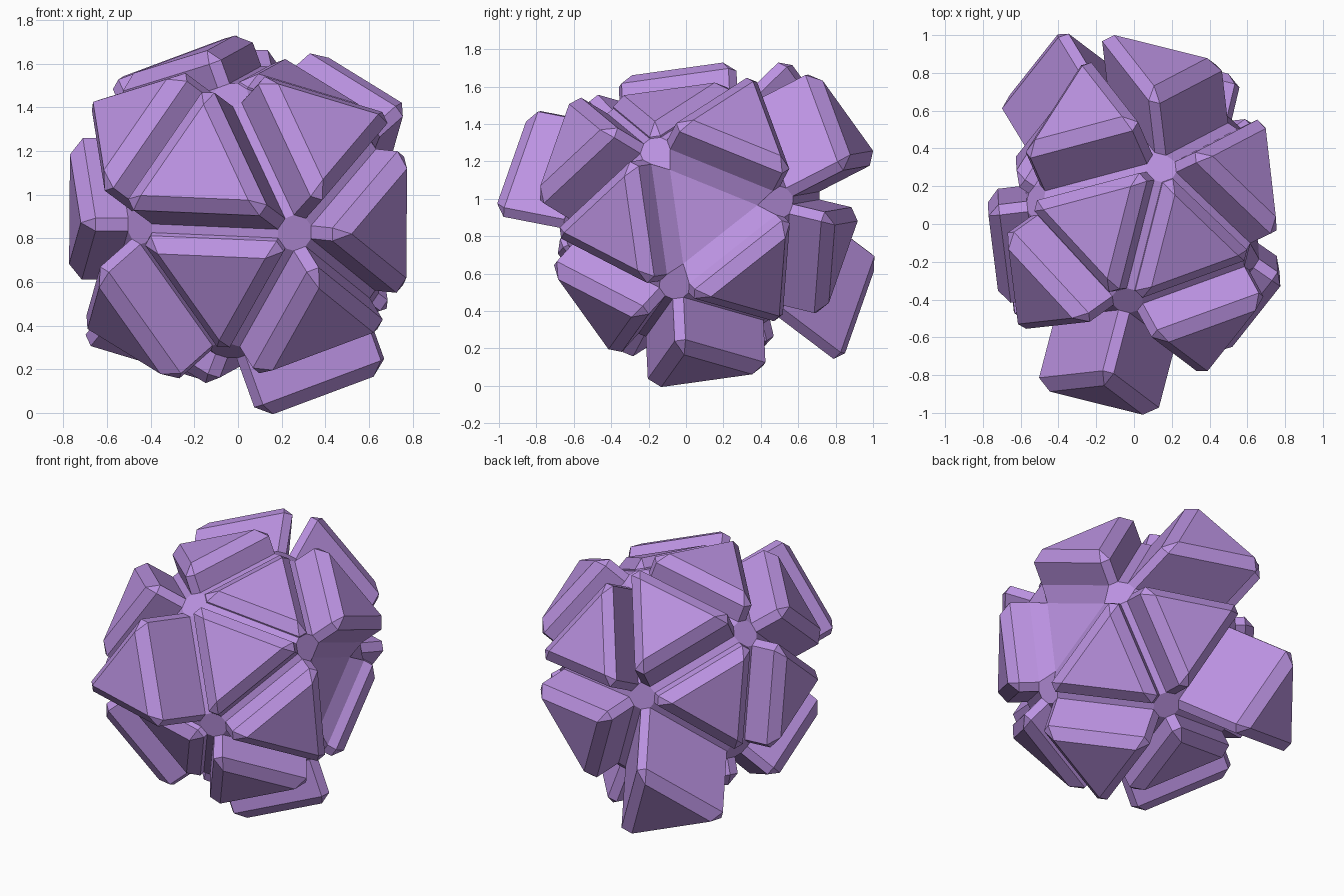
import bpy, bmesh, math
from mathutils import Vector, Quaternion

if "Cube" in bpy.data.objects:
    bpy.data.objects.remove(bpy.data.objects["Cube"])

CENTRE = Vector((0.05, 0.03, 0.92))
RADIUS = 0.68
BEVEL = 0.06

# Twelve icosahedron corners: capitals, with lower case for the opposite corner
axis = Vector((0.302, -0.944, -0.136)).normalized()
side = Vector((0.828, -0.291, 0.480))
side = (side - axis * side.dot(axis)).normalized()
corner = {"A": axis}
for i, name in enumerate("KGCBJ"):
    turned = Quaternion(axis, math.radians(-72 * i)) @ side
    corner[name] = (axis + 2 * turned) / math.sqrt(5)
for name in list(corner):
    corner[name.lower()] = -corner[name]

# Height of the block on each of the twenty triangles
heights = {
    "ABJ": 0.46, "AJK": 0.30, "AKG": 0.24, "AGC": 0.265, "ACB": 0.15,
    "JKc": 0.13, "KGb": 0.0, "GCj": 0.36, "CBk": 0.325, "BJg": 0.30,
    "abj": 0.30, "ajk": 0.50, "akg": 0.18, "agc": 0.37, "acb": 0.41,
    "jkC": 0.22, "kgB": 0.27, "gcJ": 0.235, "cbK": 0.27, "bjG": 0.18,
}
# Blocks that lean a little sideways
lean = {"acb": (-0.14, 0.035, 0), "ajk": (-0.03, 0.01, -0.065),
        "agc": (0.04, 0.03, 0), "ABJ": (-0.01, 0, -0.02)}

# Core with a straight-sided block raised on each triangle
bm = bmesh.new()
base = {n: bm.verts.new(CENTRE + RADIUS * v) for n, v in corner.items()}
for tri, h in heights.items():
    low = [base[n] for n in tri]
    normal = sum((corner[n] for n in tri), Vector()).normalized()
    if h == 0:
        bm.faces.new(low)
        continue
    shift = normal * h + Vector(lean.get(tri, (0, 0, 0)))
    top = [bm.verts.new(v.co + shift) for v in low]
    bm.faces.new(top)
    for i in range(3):
        j = (i + 1) % 3
        bm.faces.new((low[i], low[j], top[j], top[i]))
bmesh.ops.recalc_face_normals(bm, faces=bm.faces[:])

mesh = bpy.data.meshes.new("crystal_rock")
bm.to_mesh(mesh)
bm.free()
rock = bpy.data.objects.new("crystal_rock", mesh)
bpy.context.collection.objects.link(rock)

# Flat chamfer on every edge, including the grooves
bevel = rock.modifiers.new("chamfer", "BEVEL")
bevel.width = BEVEL
bevel.segments = 1
bevel.limit_method = 'NONE'
bevel.use_clamp_overlap = False

purple = bpy.data.materials.new("purple")
purple.diffuse_color = (0.50, 0.29, 0.76, 1)
purple.use_nodes = True
purple.node_tree.nodes["Principled BSDF"].inputs["Base Color"].default_value = purple.diffuse_color
mesh.materials.append(purple)
